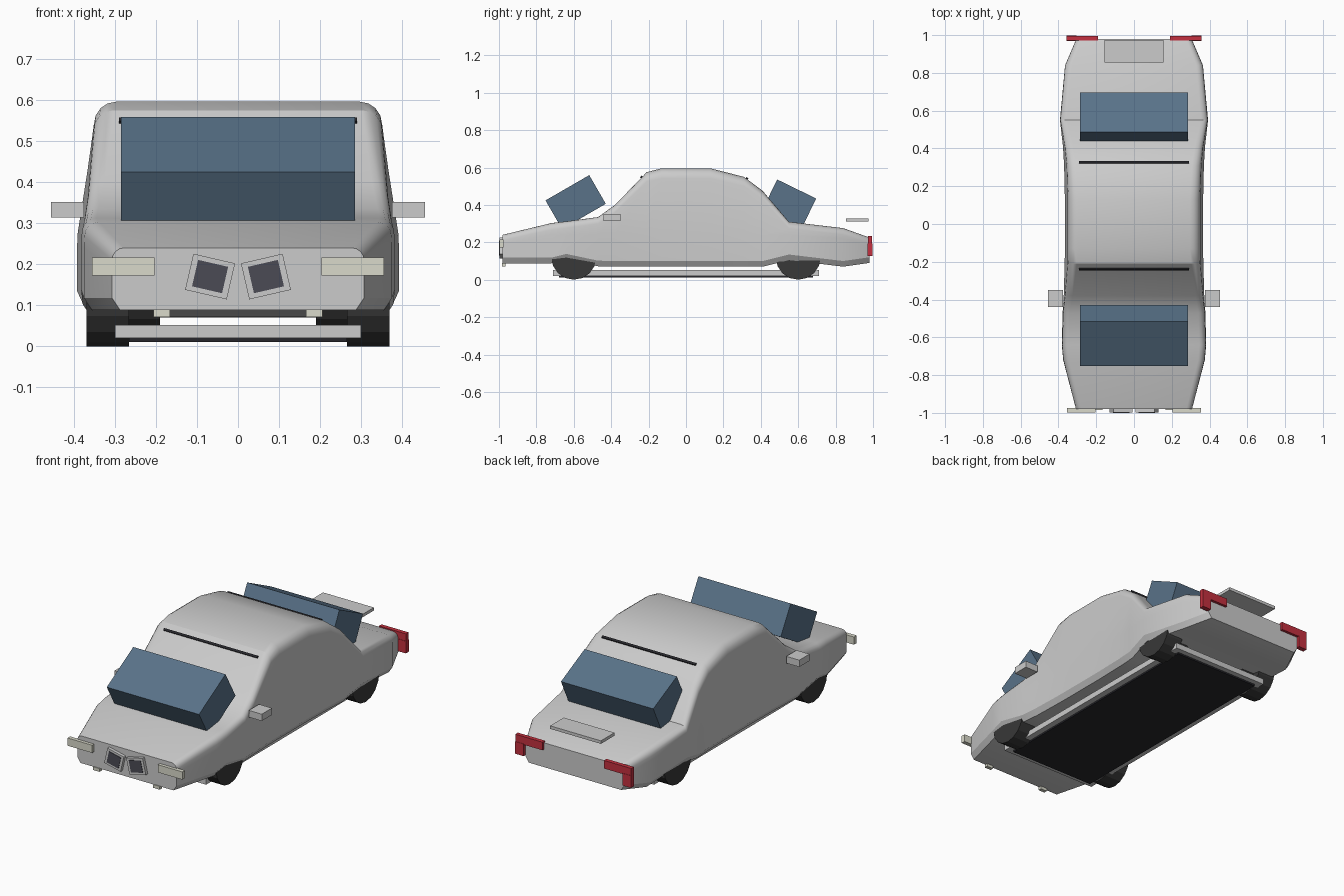
import bpy, bmesh
from math import radians, sin, cos, pi

if "Cube" in bpy.data.objects:
    bpy.data.objects.remove(bpy.data.objects["Cube"])


def mat(name, r, g, b):
    m = bpy.data.materials.new(name)
    m.diffuse_color = (r, g, b, 1)
    m.use_nodes = True
    m.node_tree.nodes["Principled BSDF"].inputs["Base Color"].default_value = m.diffuse_color
    return m


GLASS = mat("blue_glass", 0.10, 0.17, 0.25)
BLACK = mat("black", 0.02, 0.02, 0.025)
RUBBER = mat("rubber", 0.04, 0.04, 0.04)
CREAM = mat("cream", 0.70, 0.70, 0.60)
RED = mat("red", 0.55, 0.03, 0.05)
TRIM = mat("trim", 0.62, 0.62, 0.65)
MESH = mat("grille_dark", 0.07, 0.07, 0.09)


def finish(name, bm, m=None):
    bmesh.ops.recalc_face_normals(bm, faces=bm.faces)
    me = bpy.data.meshes.new(name)
    bm.to_mesh(me)
    bm.free()
    ob = bpy.data.objects.new(name, me)
    bpy.context.collection.objects.link(ob)
    if m:
        me.materials.append(m)
    return ob


def box(name, x, y, z, m=None):
    """Box from (min, max) ranges."""
    bm = bmesh.new()
    bmesh.ops.create_cube(bm, size=1)
    for v in bm.verts:
        v.co = [(a + b) / 2 + c * (b - a) for (a, b), c in zip((x, y, z), v.co)]
    return finish(name, bm, m)


def turned_box(name, centre, size, rot, m=None):
    h = [s / 2 for s in size]
    ob = box(name, (-h[0], h[0]), (-h[1], h[1]), (-h[2], h[2]), m)
    ob.location, ob.rotation_euler = centre, rot
    return ob


def pair(name, x, y, z, m=None):
    box("right_" + name, x, y, z, m)
    box("left_" + name, (-x[1], -x[0]), y, z, m)


def cylinder(name, x, y, z, r, width, m):
    bm = bmesh.new()
    ring = [(r * sin(i * pi / 8), -r * cos(i * pi / 8)) for i in range(16)]
    f = bm.faces.new([bm.verts.new((x - width / 2, y + a, z + b)) for a, b in ring])
    ext = bmesh.ops.extrude_face_region(bm, geom=[f])["geom"]
    bmesh.ops.translate(bm, vec=(width, 0, 0),
                        verts=[e for e in ext if isinstance(e, bmesh.types.BMVert)])
    return finish(name, bm, m)


# Body: loft of rounded sections (y, top z, bottom z, half width, corner radius)
stations = [
    (-0.98, 0.240, 0.088, 0.307, 0.030), (-0.72, 0.303, 0.088, 0.375, 0.035),
    (-0.64, 0.312, 0.108, 0.382, 0.035), (-0.47, 0.335, 0.072, 0.378, 0.035),
    (-0.38, 0.400, 0.070, 0.372, 0.040), (-0.21, 0.575, 0.070, 0.367, 0.050),
    (-0.13, 0.596, 0.070, 0.366, 0.055), (0.13, 0.596, 0.070, 0.366, 0.055),
    (0.31, 0.550, 0.070, 0.370, 0.050), (0.41, 0.475, 0.070, 0.376, 0.045),
    (0.55, 0.310, 0.105, 0.392, 0.035), (0.84, 0.276, 0.070, 0.365, 0.035),
    (0.98, 0.226, 0.090, 0.305, 0.030)]


def section(zt, zb, w, r):
    wt = w - 0.015 * max(0, min(1, (zt - 0.28) / 0.3))
    half = [(w - 0.02, zb), (w, zb + 0.03), (w, min(0.24, zt - r - 0.02))]
    half += [(wt - r + r * cos(i * pi / 8), zt - r + r * sin(i * pi / 8)) for i in range(5)]
    return half + [(-x, z) for x, z in reversed(half)]


bm = bmesh.new()
rings = [[bm.verts.new((x, y, z)) for x, z in section(zt, zb, w, r)]
         for y, zt, zb, w, r in stations]
n = len(rings[0])
for a, b in zip(rings, rings[1:]):
    for i in range(n):
        j = (i + 1) % n
        bm.faces.new((a[i], a[j], b[j], b[i]))
bm.faces.new(rings[0])
bm.faces.new(rings[-1])
body = finish("car_body", bm)
bpy.context.view_layer.objects.active = body
body.select_set(True)
bpy.ops.object.shade_smooth_by_angle(angle=radians(30))

# Windscreen and rear window blocks, with thin bars along the roof edges
turned_box("windscreen", (0, -0.59, 0.415), (0.57, 0.27, 0.177), (radians(30), 0, 0), GLASS)
turned_box("rear_window", (0, 0.553, 0.4055), (0.57, 0.232, 0.177), (radians(-26), 0, 0), GLASS)
turned_box("front_roof_bar", (0, -0.235, 0.546), (0.58, 0.012, 0.02), (radians(45), 0, 0), BLACK)
turned_box("rear_roof_bar", (0, 0.325, 0.541), (0.58, 0.012, 0.012), (radians(-35), 0, 0), BLACK)

# Wheels and inner hubs
for side, s in (("right", 1), ("left", -1)):
    for end, y in (("front", -0.6), ("rear", 0.6)):
        cylinder(f"{end}_{side}_wheel", s * 0.3175, y, 0.12, 0.12, 0.103, RUBBER)
        cylinder(f"{end}_{side}_hub", s * 0.228, y, 0.12, 0.075, 0.076, RUBBER)

# Underfloor
box("floor_tray", (-0.30, 0.30), (-0.71, 0.71), (0.02, 0.052))
box("under_plate", (-0.265, 0.265), (-0.68, 0.68), (0.011, 0.02), BLACK)

# Mirrors and rear spoiler
pair("mirror", (0.375, 0.455), (-0.44, -0.35), (0.314, 0.352))
box("spoiler", (-0.157, 0.157), (0.855, 0.975), (0.311, 0.328))

# Lamps
pair("headlight", (0.203, 0.355), (-0.998, -0.975), (0.173, 0.216), CREAM)
pair("fog_light", (0.166, 0.206), (-0.985, -0.965), (0.072, 0.09), CREAM)
pair("tail_light_bar", (0.19, 0.358), (0.972, 0.995), (0.19, 0.235), RED)
pair("tail_light_leg", (0.305, 0.358), (0.970, 0.997), (0.127, 0.195), RED)

# Twin tilted grilles
for side, s in (("right", 1), ("left", -1)):
    rot = (0, radians(-13 * s), 0)
    turned_box(side + "_grille_frame", (s * 0.068, -0.985, 0.17), (0.104, 0.025, 0.09), rot, TRIM)
    turned_box(side + "_grille", (s * 0.068, -0.987, 0.17), (0.075, 0.026, 0.066), rot, MESH)
